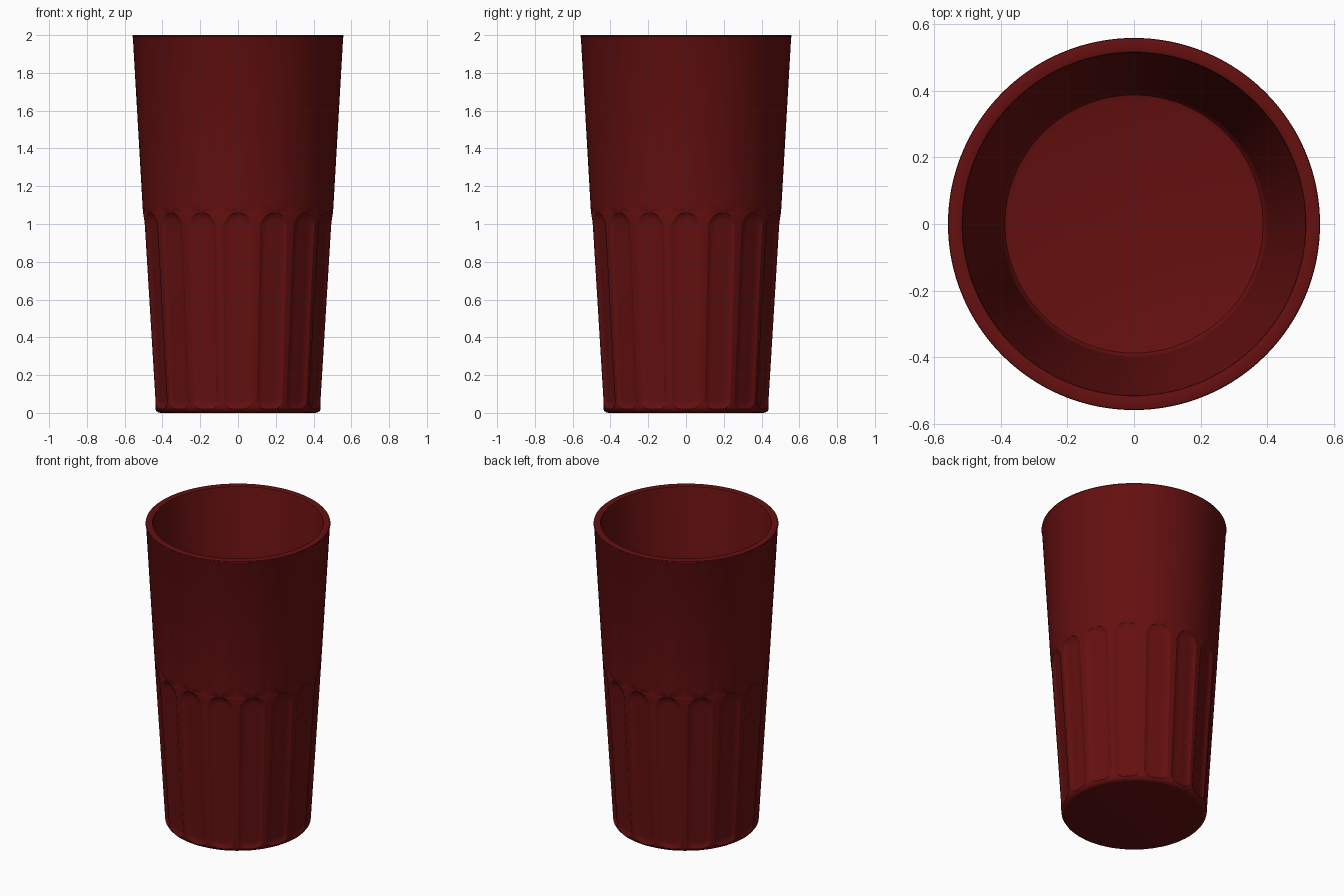
import bpy, bmesh, math

if "Cube" in bpy.data.objects:
    bpy.data.objects.remove(bpy.data.objects["Cube"])

N = 16                      # flutes around the cup
Z0, Z1 = 0.02, 1.06         # flute bottom and top
RT, RB = 0.077, 0.05        # flute end radii
DEPTH, SOFT = 0.013, 0.04   # flute depth and edge softness
FIL = 0.03                  # foot rounding
T = [-1, -.93, -.84, -.72, -.5, -.2, .2, .5, .72, .84, .93, 1]


def outer_radius(z):
    r = 0.439 + 0.0605 * z
    if z < FIL:
        r -= FIL - math.sqrt(max(0, FIL ** 2 - (FIL - z) ** 2))
    return r


def half_width(z):
    z = min(max(z, Z0), Z1)
    w = 0.074 + 0.003 * z
    if z > Z1 - RT:
        return max(0.004, math.sqrt(max(0, RT ** 2 - (z - Z1 + RT) ** 2)))
    if z < Z0 + RB:
        return w - RB + math.sqrt(RB ** 2 - (RB - z + Z0) ** 2)
    return w


def flute_depth(s, z):
    if z <= Z0 or z >= Z1:
        return 0
    if z > Z1 - RT:
        d = RT - math.hypot(s, z - Z1 + RT)
    else:
        w = 0.074 + 0.003 * z
        qx, qz = abs(s) - (w - RB), (Z0 + RB) - z
        d = RB - math.hypot(max(qx, 0), max(qz, 0)) - min(max(qx, qz), 0)
    k = min(max(d / SOFT, 0), 1)
    return DEPTH * (1 - (1 - k) ** 2)


bm = bmesh.new()


def fluted_ring(z):
    ring, r, hw = [], outer_radius(z), half_width(z)
    for i in range(N):
        a0 = -math.pi / 2 + i * math.tau / N
        for t in T + [None]:
            if t is None:    # middle of the rib between flutes
                a, rr = a0 + math.pi / N, r
            else:
                s = t * hw
                a = a0 + s / max(r, outer_radius(FIL))
                rr = r - flute_depth(s, z)
            ring.append(bm.verts.new((rr * math.cos(a), rr * math.sin(a), z)))
    return ring


def plain_ring(r, z):
    n = N * (len(T) + 1)
    return [bm.verts.new((r * math.cos(a), r * math.sin(a), z))
            for a in (-math.pi / 2 - half_width(.5) / .46 + i * math.tau / n for i in range(n))]


# outer wall: rows follow the rounded flute ends
rows = [0, .002, .006, .012, Z0]
rows += [Z0 + RB * (1 - math.cos(i * math.pi / 16)) for i in range(2, 9)]
rows += [0.1 + i * 0.085 for i in range(11)]
rows += [Z1 - RT + RT * math.sin(i * math.pi / 24) for i in range(0, 13)]
rings = [fluted_ring(z) for z in sorted(rows)]
rings.append(plain_ring(outer_radius(1.1), 1.1))

# rim, inner wall and inside floor
inner = [(0.5565, 1.985), (0.5595, 1.992), (0.558, 1.998), (0.553, 2.0), (0.522, 2.0),
         (0.517, 1.998), (0.515, 1.992), (0.401, 0.085), (0.397, 0.066),
         (0.388, 0.054), (0.375, 0.05)]
rings += [plain_ring(r, z) for r, z in inner]
for a, b in zip(rings, rings[1:]):
    for i in range(len(a)):
        j = (i + 1) % len(a)
        bm.faces.new((a[i], a[j], b[j], b[i]))
bm.faces.new(rings[0][::-1])
bm.faces.new(rings[-1])

mesh = bpy.data.meshes.new("tumbler")
bm.to_mesh(mesh)
bm.free()
cup = bpy.data.objects.new("tumbler", mesh)
bpy.context.collection.objects.link(cup)

# dark red plastic
mat = bpy.data.materials.new("dark_red")
mat.diffuse_color = (0.13, 0.005, 0.005, 1)
mat.use_nodes = True
mat.node_tree.nodes["Principled BSDF"].inputs["Base Color"].default_value = mat.diffuse_color
mesh.materials.append(mat)

bpy.context.view_layer.objects.active = cup
cup.select_set(True)
bpy.ops.object.shade_smooth_by_angle(angle=math.radians(30))
